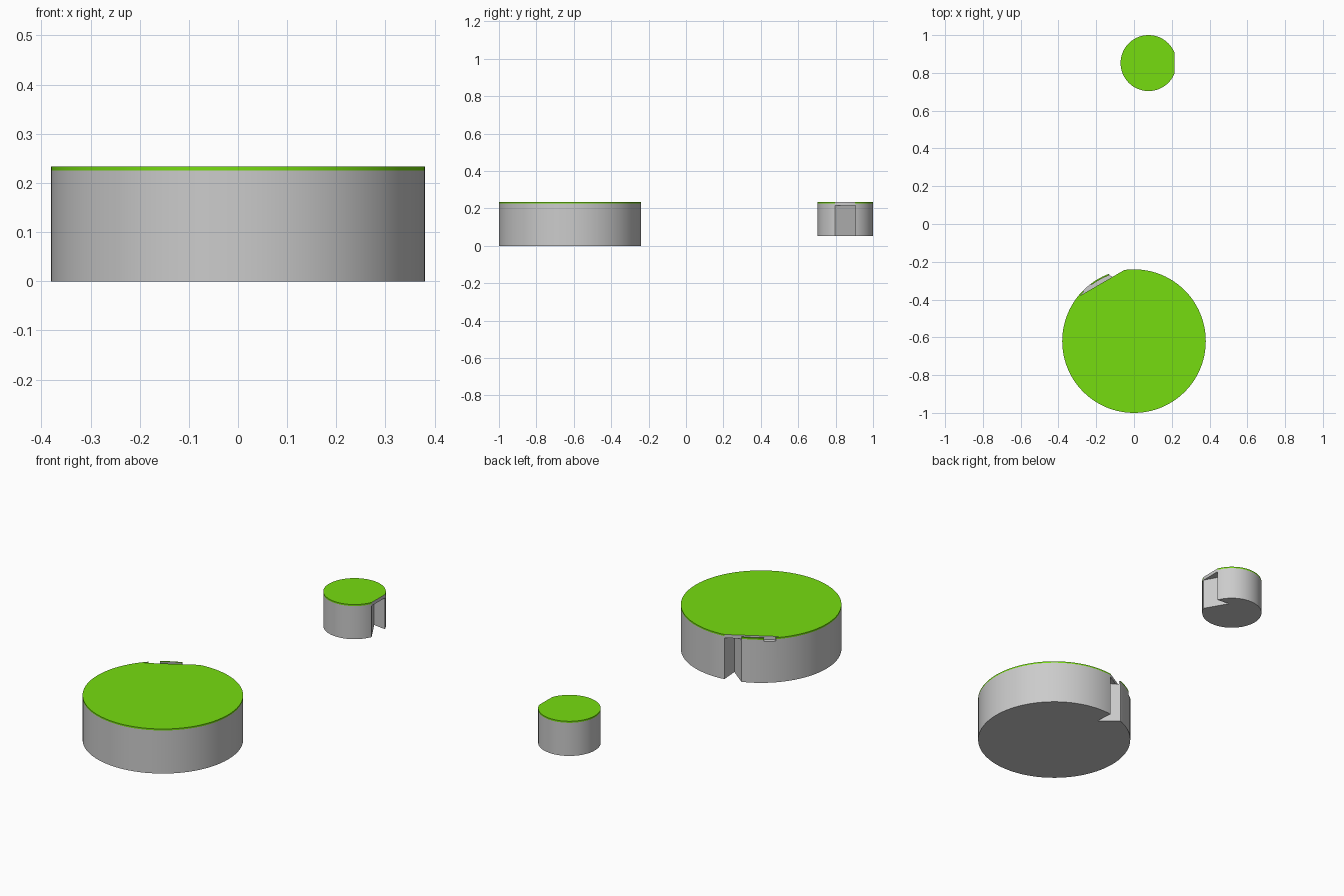
import bpy, bmesh
from math import cos, sin, radians, pi

if "Cube" in bpy.data.objects:
    bpy.data.objects.remove(bpy.data.objects["Cube"])

TOP, TURF, SHELF = 0.233, 0.225, 0.215

grass = bpy.data.materials.new("grass")
grass.diffuse_color = (0.18, 0.72, 0.005, 1)
grass.use_nodes = True
grass.node_tree.nodes["Principled BSDF"].inputs["Base Color"].default_value = grass.diffuse_color
stone = bpy.data.materials.new("stone")
stone.diffuse_color = (0.8, 0.8, 0.8, 1)
stone.use_nodes = True
stone.node_tree.nodes["Principled BSDF"].inputs["Base Color"].default_value = stone.diffuse_color


def polar(r, deg):
    return (r * cos(radians(deg)), r * sin(radians(deg)))


def arc(r, a, b, n=8):
    return [polar(r, a + (b - a) * i / n) for i in range(n + 1)]


def prism(name, outline, levels, centre):
    """Closed prism through the z levels; the band above TURF is grass."""
    bm = bmesh.new()
    rings = [[bm.verts.new((x + centre[0], y + centre[1], z)) for x, y in outline] for z in levels]
    n = len(outline)
    bm.faces.new(rings[0])
    bm.faces.new(rings[-1])
    for k in range(len(levels) - 1):
        for i in range(n):
            j = (i + 1) % n
            f = bm.faces.new((rings[k][i], rings[k][j], rings[k + 1][j], rings[k + 1][i]))
            f.material_index = 1 if levels[k] >= TURF else 0
    for f in bm.faces:
        if all(abs(v.co.z - TOP) < 1e-5 for v in f.verts):
            f.material_index = 1
    bmesh.ops.recalc_face_normals(bm, faces=bm.faces)
    me = bpy.data.meshes.new(name)
    bm.to_mesh(me)
    bm.free()
    ob = bpy.data.objects.new(name, me)
    bpy.context.collection.objects.link(ob)
    return ob


def island(name, centre, r, base, wedge, slice_outline):
    disc = prism(name, [polar(r, 360 * i / 96) for i in range(96)], (base, TURF, TOP), centre)
    disc.data.materials.append(stone)
    disc.data.materials.append(grass)
    # wedge notch through the underside, thin slice off the top edge
    cutters = [prism(name + "_wedge_cutter", wedge, (base - 0.1, SHELF), centre),
               prism(name + "_slice_cutter", slice_outline, (SHELF, TOP + 0.1), centre)]
    bpy.context.view_layer.objects.active = disc
    for c in cutters:
        c.hide_render = True
        c.data.materials.append(stone)
        m = disc.modifiers.new("cut", 'BOOLEAN')
        m.operation, m.solver, m.object = 'DIFFERENCE', 'EXACT', c
        bpy.ops.object.modifier_apply(modifier=m.name)
        bpy.data.objects.remove(c)
    # the cut sides of the turf stay green
    for p in disc.data.polygons:
        if p.center.z > TURF:
            p.material_index = 1
    bpy.ops.object.select_all(action='DESELECT')
    disc.select_set(True)
    bpy.ops.object.shade_smooth_by_angle(angle=radians(30))


# Large island: notch from 97.7 to 110.8 degrees, shelf behind a thin broken rim to 140.4
R, IN, OUT = 0.38, 0.372, 0.42
island("large_island", (0, -0.62), R, 0.0,
       [polar(R, 97.7), polar(OUT, 97.7), polar(OUT, 110.8), polar(R, 110.8), (-0.045, 0.285)],
       [polar(R, 97.7), polar(OUT, 97.7), polar(OUT, 110.8)] + arc(IN, 110.8, 127)
       + [polar(OUT, 127), polar(OUT, 135.5)] + arc(IN, 135.5, 139, 3) + [polar(R - 0.006, 140.2)])

# Small island: one notch facing right
r, out = 0.148, 0.19
island("small_island", (0.077, 0.852), r, 0.052,
       [polar(r, -22), polar(out, -22), polar(out, 21), polar(r, 21), (0.07, 0.062)],
       [polar(r, -22), polar(out, -22), polar(out, 21), polar(r, 21)])
